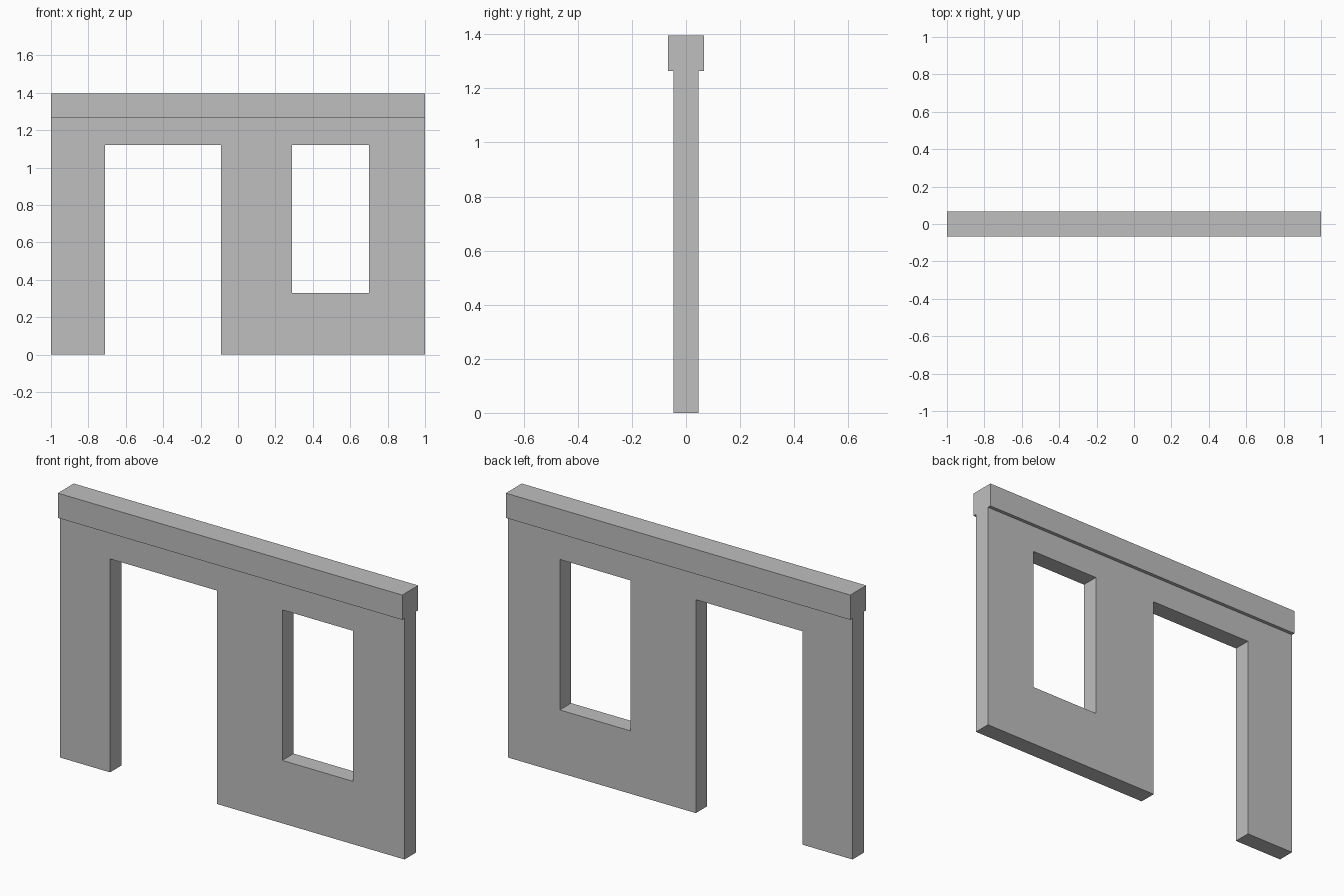
import bpy
import bmesh

default = bpy.data.objects.get("Cube")
if default:
    bpy.data.objects.remove(default, do_unlink=True)

# One plain grey for the whole wall
GREY = (0.52, 0.52, 0.52, 1)
plaster = bpy.data.materials.new("plain_grey")
plaster.use_nodes = True
plaster.diffuse_color = GREY
plaster.node_tree.nodes["Principled BSDF"].inputs["Base Color"].default_value = GREY

WALL_HALF, CAP_HALF = 0.047, 0.066
WALL_TOP, CAP_TOP = 1.265, 1.395
HEAD, SILL = 1.12, 0.33
DOOR = (-0.71, -0.09, 0, HEAD)
WINDOW = (0.29, 0.70, SILL, HEAD)


def panel(name, xs, zs, half, openings=()):
    """Upright slab on a grid of panels, leaving the openings empty."""
    bm = bmesh.new()
    grid = [[bm.verts.new((x, -half, z)) for z in zs] for x in xs]
    for i in range(len(xs) - 1):
        for j in range(len(zs) - 1):
            cx, cz = (xs[i] + xs[i + 1]) / 2, (zs[j] + zs[j + 1]) / 2
            if any(a < cx < b and c < cz < d for a, b, c, d in openings):
                continue
            bm.faces.new((grid[i][j], grid[i + 1][j],
                          grid[i + 1][j + 1], grid[i][j + 1]))
    back = bmesh.ops.extrude_face_region(bm, geom=bm.faces[:], use_keep_orig=True)
    moved = [g for g in back["geom"] if isinstance(g, bmesh.types.BMVert)]
    bmesh.ops.translate(bm, verts=moved, vec=(0, 2 * half, 0))
    bmesh.ops.recalc_face_normals(bm, faces=bm.faces[:])
    mesh = bpy.data.meshes.new(name)
    bm.to_mesh(mesh)
    bm.free()
    mesh.materials.append(plaster)
    obj = bpy.data.objects.new(name, mesh)
    bpy.context.collection.objects.link(obj)
    return obj


# Wall with a doorway and a window
panel("wall", (-1, *DOOR[:2], *WINDOW[:2], 1), (0, SILL, HEAD, WALL_TOP),
      WALL_HALF, (DOOR, WINDOW))

# Wider capping beam along the top
panel("top_beam", (-1, 1), (WALL_TOP, CAP_TOP), CAP_HALF)
